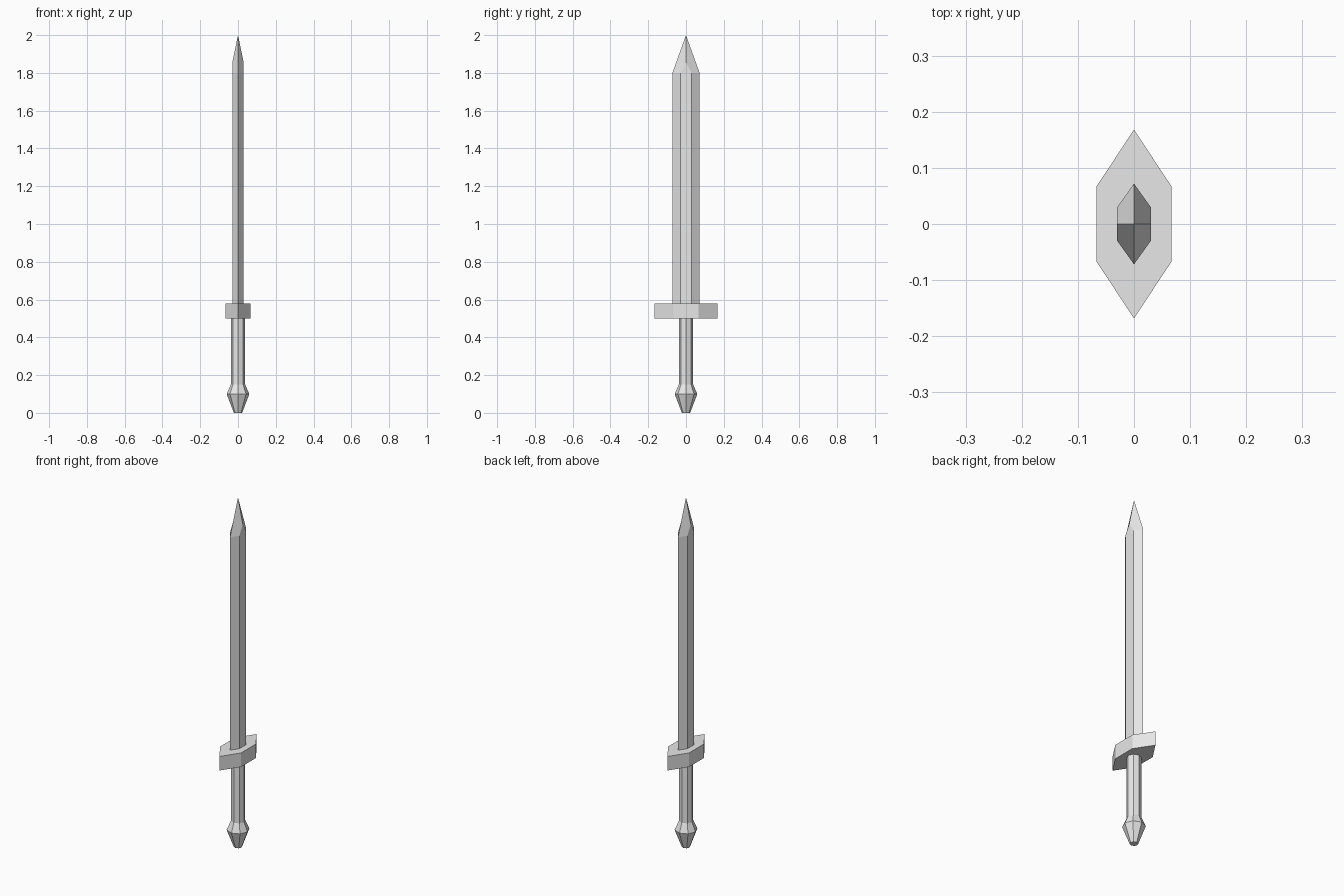
import bpy
import bmesh
import math

if "Cube" in bpy.data.objects:
    bpy.data.objects.remove(bpy.data.objects["Cube"])

# Single grey metal
grey = bpy.data.materials.new("grey_metal")
grey.diffuse_color = (0.8, 0.8, 0.8, 1.0)
grey.use_nodes = True
grey.node_tree.nodes["Principled BSDF"].inputs["Base Color"].default_value = grey.diffuse_color


def finish(name, bm):
    bmesh.ops.recalc_face_normals(bm, faces=bm.faces)
    mesh = bpy.data.meshes.new(name)
    bm.to_mesh(mesh)
    bm.free()
    mesh.materials.append(grey)
    obj = bpy.data.objects.new(name, mesh)
    bpy.context.collection.objects.link(obj)
    return obj


def hexagon(half_x, flat_y, tip_y):
    """Long hexagon pointing along y."""
    return [(half_x, -flat_y), (half_x, flat_y), (0, tip_y),
            (-half_x, flat_y), (-half_x, -flat_y), (0, -tip_y)]


def octagon(r):
    return [(r * math.cos(i * math.pi / 4), r * math.sin(i * math.pi / 4))
            for i in range(8)]


def loft(bm, sections, cap_top=True):
    """Skin a stack of (profile, z) sections and return the vertex rings."""
    rings = [[bm.verts.new((x, y, z)) for x, y in prof] for prof, z in sections]
    for a, b in zip(rings, rings[1:]):
        n = len(a)
        for i in range(n):
            j = (i + 1) % n
            bm.faces.new((a[i], a[j], b[j], b[i]))
    bm.faces.new(rings[0][::-1])
    if cap_top:
        bm.faces.new(rings[-1])
    return rings


# Grip and pommel, one eight-sided piece
bm = bmesh.new()
loft(bm, [(octagon(0.022), 0.0), (octagon(0.06), 0.10),
          (octagon(0.038), 0.15), (octagon(0.038), 0.50)])
finish("grip_and_pommel", bm)

# Cross guard
bm = bmesh.new()
guard = hexagon(0.067, 0.067, 0.168)
loft(bm, [(guard, 0.50), (guard, 0.58)])
finish("cross_guard", bm)

# Blade with a four-sided point
bm = bmesh.new()
section = hexagon(0.03, 0.03, 0.072)
top = loft(bm, [(section, 0.58), (section, 1.80)], cap_top=False)[-1]
point = bm.verts.new((0, 0, 2.0))
for a, b, edge_a, edge_b, x in ((top[0], top[1], top[5], top[2], 0.03),
                                (top[3], top[4], top[2], top[5], -0.03)):
    mid = bm.verts.new((x, 0, 1.855))
    bm.faces.new((a, b, mid))
    bm.faces.new((edge_a, a, mid, point))
    bm.faces.new((mid, b, edge_b, point))
finish("blade", bm)
